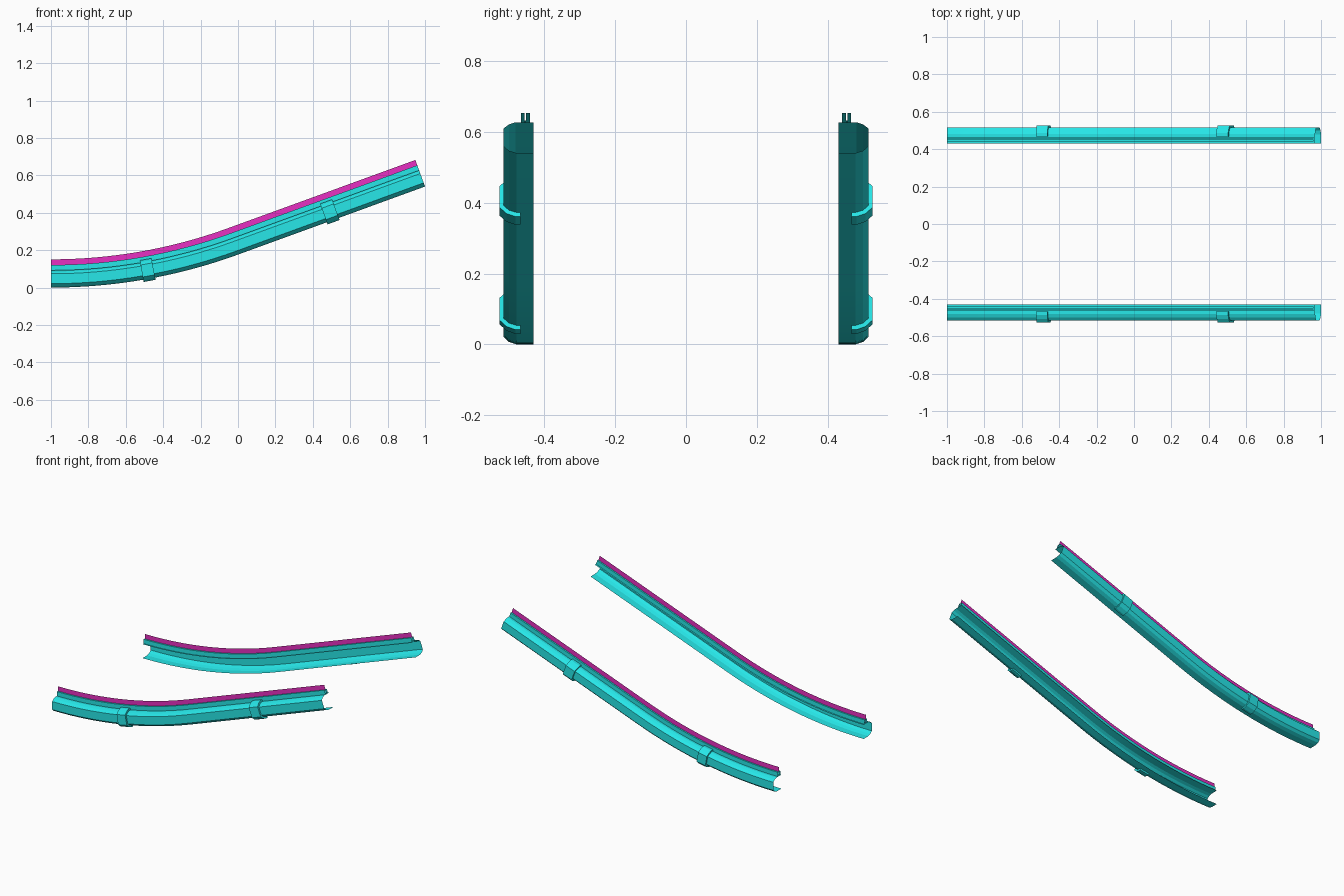
import bpy, bmesh, math

if "Cube" in bpy.data.objects:
    bpy.data.objects.remove(bpy.data.objects["Cube"])

SLOPE = math.radians(20)
R = 1 / math.sin(SLOPE)          # bend radius of the first half


def material(name, col):
    m = bpy.data.materials.new(name)
    m.diffuse_color = col
    m.use_nodes = True
    m.node_tree.nodes["Principled BSDF"].inputs["Base Color"].default_value = m.diffuse_color
    return m


CYAN = material("cyan", (0.02, 0.80, 0.81, 1))
PINK = material("magenta", (0.80, 0.03, 0.54, 1))


def place(x, y, h):
    """Point on the front rail: y outward, h measured square to the path."""
    if x < 0:
        a = math.asin((x + 1) / R)
        z = R * (1 - math.cos(a))
    else:
        a = SLOPE
        z = R * (1 - math.cos(a)) + x * math.tan(a)
    return (x - h * math.sin(a), -y, z + h * math.cos(a))


def sweep(name, profile, xs, mat, solid=False):
    """Sweep a (y, h) profile along the rail path, mirrored to the back rail."""
    bm = bmesh.new()
    rows = [[bm.verts.new(place(x, y, h)) for y, h in profile] for x in xs]
    n = len(profile)
    for a, b in zip(rows, rows[1:]):
        for j in range(n if solid else n - 1):
            k = (j + 1) % n
            bm.faces.new((a[j], b[j], b[k], a[k]))
    if solid:
        bm.faces.new(rows[0])
        bm.faces.new(rows[-1])
        bmesh.ops.recalc_face_normals(bm, faces=bm.faces)
    me = bpy.data.meshes.new(name)
    bm.to_mesh(me)
    bm.free()
    me.materials.append(mat)
    ob = bpy.data.objects.new(name, me)
    bpy.context.collection.objects.link(ob)
    mod = ob.modifiers.new("mirror", 'MIRROR')
    mod.use_axis = (False, True, False)
    mod.use_mirror_merge = False
    bpy.context.view_layer.objects.active = ob
    ob.select_set(True)
    bpy.ops.object.shade_smooth_by_angle(angle=math.radians(15))
    ob.select_set(False)
    return ob


# Path stations: curved half, then one straight run
path = [-1 + i / 16 for i in range(17)] + [1.0]

# Thin C-shaped channel, open toward the middle
channel = [(0.43, 0), (0.478, 0), (0.50, 0.007), (0.515, 0.021),
           (0.515, 0.074), (0.50, 0.086), (0.482, 0.0925), (0.43, 0.0925)]
sweep("side_channel", channel, path, CYAN)

# Twin ribs with a slot on top of the channel
ribs = [(0.441, 0.0925), (0.441, 0.121), (0.451, 0.121), (0.451, 0.098),
        (0.456, 0.098), (0.456, 0.121), (0.466, 0.121), (0.466, 0.0925)]
sweep("slotted_rib", ribs[::-1][::-1], path, CYAN)

# Thin glowing strip standing in the slot
sweep("light_strip", [(0.4535, 0.098), (0.4535, 0.151)], path, PINK)

# Clamp bands wrapped around the outside of the channel
inner = [(0.467, 0.0)] + channel[1:7] + [(0.467, 0.0925)]
outer = [(0.467, 0.105), (0.486, 0.105), (0.507, 0.096), (0.526, 0.080),
         (0.526, 0.015), (0.507, -0.003), (0.482, -0.012), (0.467, -0.012)]
for label, cx in (("lower", -0.475), ("upper", 0.507)):
    sweep(label + "_clamp_band", inner + outer, [cx - 0.032, cx + 0.032], CYAN, solid=True)
